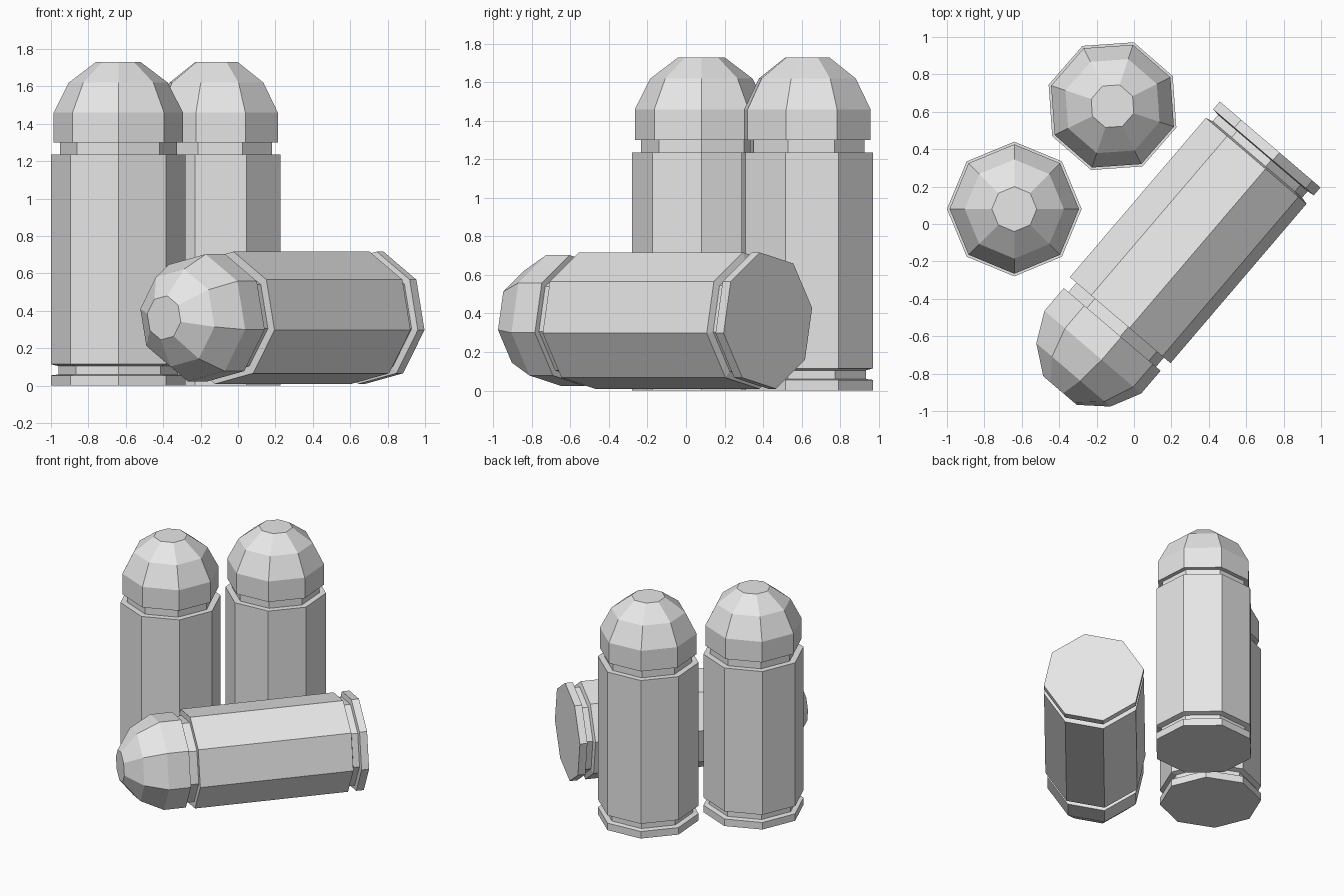
import bpy, bmesh, math
from mathutils import Matrix, Vector

cube = bpy.data.objects.get("Cube")
if cube:
    bpy.data.objects.remove(cube, do_unlink=True)

SIDES = 8

grey = bpy.data.materials.new("light_grey")
grey.use_nodes = True
colour = (0.8, 0.8, 0.8, 1)
grey.diffuse_color = colour
grey.node_tree.nodes["Principled BSDF"].inputs["Base Color"].default_value = colour

# (radius, height) steps from the rim up to the blunt tip
PROFILE = [
    (0.36, 0), (0.36, 0.055),          # rim
    (0.32, 0.06), (0.32, 0.105),       # groove
    (0.36, 0.115), (0.36, 1.235),      # casing
    (0.313, 1.235), (0.313, 1.30),     # neck
    (0.346, 1.30), (0.346, 1.46),      # straight part of the nose
    (0.265, 1.62), (0.12, 1.73),       # rounded nose
]


def cartridge(name, matrix, turn):
    """Stack eight-sided rings along the profile and cap both ends."""
    bm = bmesh.new()
    rings = []
    for radius, height in PROFILE:
        ring = []
        for i in range(SIDES):
            a = math.radians(turn) + math.tau * i / SIDES
            ring.append(bm.verts.new((radius * math.cos(a), radius * math.sin(a), height)))
        rings.append(ring)
    for low, high in zip(rings, rings[1:]):
        for i in range(SIDES):
            j = (i + 1) % SIDES
            bm.faces.new((low[i], low[j], high[j], high[i]))
    bm.faces.new(rings[0][::-1])
    bm.faces.new(rings[-1])
    mesh = bpy.data.meshes.new(name)
    bm.to_mesh(mesh)
    bm.free()
    mesh.materials.append(grey)
    obj = bpy.data.objects.new(name, mesh)
    obj.matrix_world = matrix
    bpy.context.collection.objects.link(obj)


# Two standing cartridges
cartridge("standing_cartridge_right", Matrix.Translation((-0.64, 0.08, 0)), 0)
cartridge("standing_cartridge_back", Matrix.Translation((-0.115, 0.63, 0)), -18.5)

# One lying on its side, nose towards the front right
heading = math.radians(49.5)
nose = Vector((-math.cos(heading), -math.sin(heading), 0))
side = Vector((-math.sin(heading), math.cos(heading), 0))
lying = Matrix((side, nose.cross(side), nose)).transposed().to_4x4()
lying.translation = (0.728, 0.425, 0.363)
cartridge("lying_cartridge", lying, -10.5)
